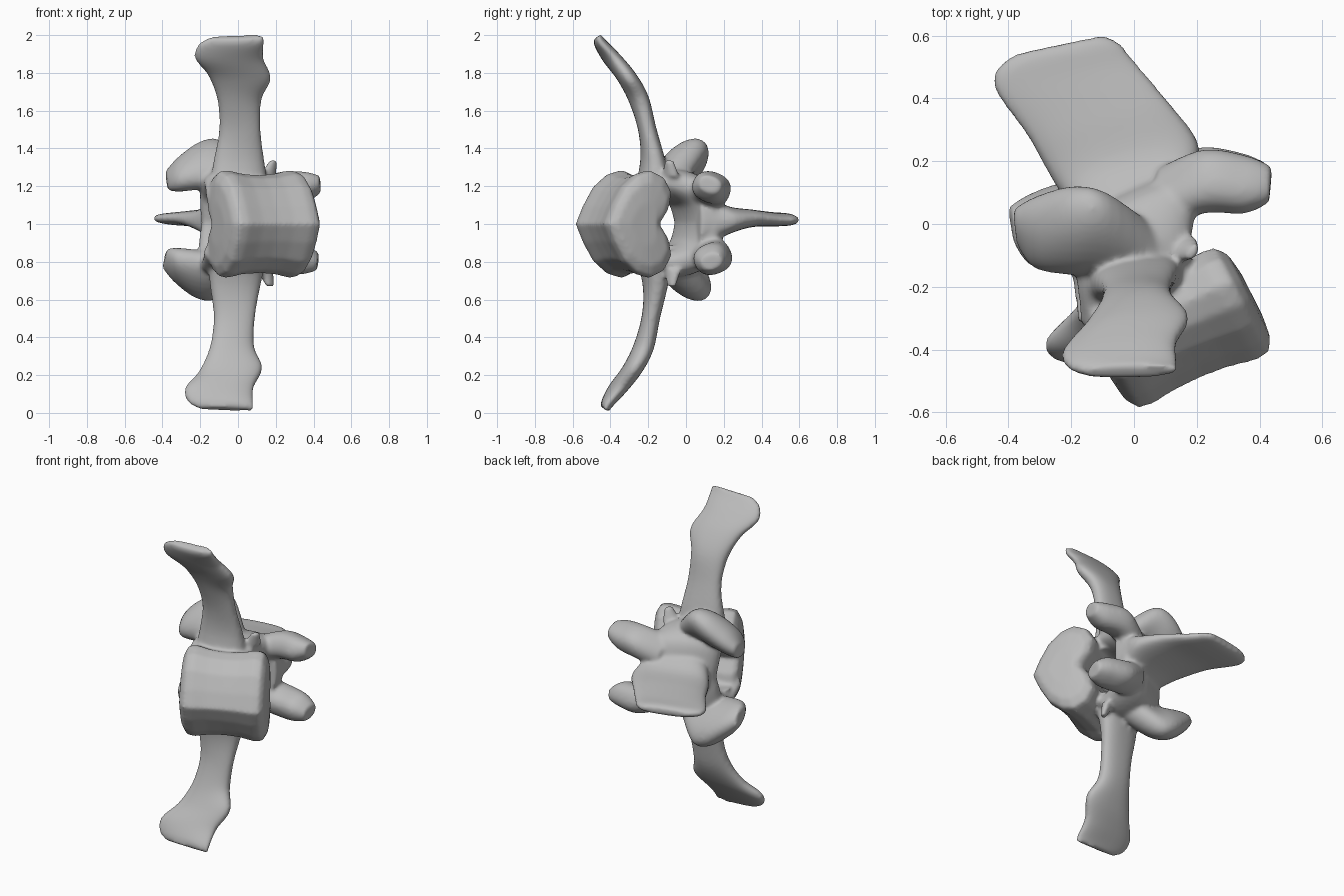
import bpy, bmesh, math
from mathutils import Vector

if "Cube" in bpy.data.objects:
    bpy.data.objects.remove(bpy.data.objects["Cube"], do_unlink=True)

bone = bpy.data.materials.new("bone grey")
bone.use_nodes = True
colour = (0.5, 0.5, 0.5, 1)
bone.diffuse_color = colour
bone.node_tree.nodes["Principled BSDF"].inputs["Base Color"].default_value = colour
SIDES = 28
parts = []


def skin(name, rings):
    """Closed surface through a list of point rings."""
    bm = bmesh.new()
    loops = [[bm.verts.new(p) for p in ring] for ring in rings]
    for a, b in zip(loops, loops[1:]):
        for i in range(len(a)):
            j = (i + 1) % len(a)
            bm.faces.new((a[i], a[j], b[j], b[i]))
    for end in (loops[0], loops[-1]):
        bm.faces.new(end)
    bmesh.ops.triangulate(bm, faces=[f for f in bm.faces if len(f.verts) > 4])
    bmesh.ops.recalc_face_normals(bm, faces=bm.faces)
    mesh = bpy.data.meshes.new(name)
    bm.to_mesh(mesh)
    bm.free()
    mesh.materials.append(bone)
    obj = bpy.data.objects.new(name, mesh)
    bpy.context.collection.objects.link(obj)
    parts.append(obj)


def catmull(p, t):
    a, b, c, d = p
    return 0.5 * (2 * b + (c - a) * t + (2 * a - 5 * b + 4 * c - d) * t * t
                  + (3 * b - a - 3 * c + d) * t ** 3)


def ellipse_rings(rows, power, steps=5):
    """Each row: two ends of one diameter and the other half axis."""
    rows = [[Vector(v) for v in row] for row in rows]
    n = len(rows)
    rings = []
    for s in range((n - 1) * steps + 1):
        k = min(s // steps, n - 2)
        t = s / steps - k
        pick = [rows[min(max(k + o, 0), n - 1)] for o in (-1, 0, 1, 2)]
        a, b, v = (catmull([r[i] for r in pick], t) for i in range(3))
        mid, u = (a + b) / 2, (b - a) / 2
        ring = []
        for i in range(SIDES):
            c, q = (f(math.tau * i / SIDES) for f in (math.cos, math.sin))
            c, q = (math.copysign(abs(w) ** power, w) for w in (c, q))
            ring.append(mid + u * c + v * q)
        rings.append(ring)
    return rings


def lower(p, mirror):
    """Mirror a point to the lower half, with a slight lean."""
    z = mirror - p.z
    lean = max(0, 1 - z)
    return Vector((p.x - 0.06 * lean, p.y + 0.04 * lean, z))


def loft(name, rows, power=0.85, mirror=None):
    rings = ellipse_rings(rows, power)
    skin(name, rings)
    if mirror:
        skin("lower_" + name, [[lower(p, mirror) for p in r] for r in rings])


# Vertebral body: keeled kidney section, waisted between domed ends
axis = Vector((0.92, 0.39, 0))
depth = Vector((-0.454, 0.89, 0))
up = Vector((0, 0, 1))
centre = Vector((0.132, -0.322, 1.0))
half = [(-0.205, 0), (-0.16, 0.1), (-0.1, 0.2), (-0.02, 0.265), (0.06, 0.287),
        (0.14, 0.25), (0.185, 0.17), (0.165, 0.08), (0.11, 0)]
outline = half + [(d, -z) for d, z in half[-2:0:-1]]
ends = [(0.262, 0.4), (0.252, 0.78), (0.225, 0.97), (0.18, 1), (0.09, 0.93)]
stations = [(-a, s) for a, s in ends] + [(0, 0.91)] + ends[::-1]
skin("vertebral_body", [[centre + axis * a + (depth * d + up * z) * s for d, z in outline]
                        for a, s in stations])

# Transverse processes: long thin curved blades
loft("transverse_process", [
    ((-0.16, -0.2, 1.15), (0.17, -0.15, 1.15), (0, 0.1, 0)),
    ((-0.13, -0.19, 1.33), (0.14, -0.16, 1.33), (0, 0.065, 0)),
    ((-0.1, -0.21, 1.5), (0.12, -0.2, 1.5), (0, 0.047, 0.01)),
    ((-0.11, -0.26, 1.66), (0.125, -0.24, 1.66), (0, 0.05, 0.015)),
    ((-0.16, -0.33, 1.79), (0.175, -0.3, 1.77), (0, 0.046, 0.02)),
    ((-0.23, -0.41, 1.88), (0.135, -0.38, 1.88), (0, 0.04, 0.02)),
    ((-0.21, -0.455, 1.95), (0.14, -0.45, 1.96), (0, 0.03, 0.015)),
    ((-0.15, -0.475, 1.985), (0.14, -0.465, 1.995), (0, 0.02, 0.012))], mirror=2.01)

# Neural arch: each half wraps the oblique canal from pedicle to midline
loft("arch_half", [
    ((-0.17, -0.32, 1.15), (0.2, -0.2, 1.15), (0, 0, 0.08)),
    ((-0.18, -0.2, 1.22), (0.18, -0.09, 1.22), (0, 0.04, 0.075)),
    ((-0.2, -0.08, 1.18), (0.2, 0.07, 1.18), (0, 0.065, 0.07)),
    ((-0.2, -0.04, 1.09), (0.21, 0.13, 1.1), (0, 0.075, 0.04)),
    ((-0.19, -0.02, 0.97), (0.21, 0.15, 0.97), (0, 0.075, 0))], mirror=2.01)

# Spinous process: broad midline plate flaring into the arch
loft("spinous_process", [
    ((-0.14, -0.04, 1.02), (0.22, 0.08, 1.02), (0, 0, 0.19)),
    ((-0.2, 0.05, 1.02), (0.21, 0.17, 1.02), (0, 0, 0.13)),
    ((-0.26, 0.14, 1.02), (0.2, 0.27, 1.02), (0, 0, 0.075)),
    ((-0.34, 0.28, 1.03), (0.11, 0.39, 1.03), (0, 0, 0.047)),
    ((-0.44, 0.42, 1.03), (0.01, 0.51, 1.02), (0, 0, 0.037)),
    ((-0.44, 0.49, 1.03), (-0.05, 0.58, 1.02), (0, 0, 0.032)),
    ((-0.38, 0.54, 1.03), (-0.1, 0.6, 1.02), (0, 0, 0.02))], power=0.8)

# Articular processes on the right: large rounded lobes
loft("lobe_facet", [
    ((0.08, -0.18, 1.18), (0.08, -0.03, 1.26), (0, -0.04, 0.06)),
    ((-0.1, -0.15, 1.21), (-0.08, 0.08, 1.42), (0, -0.06, 0.06)),
    ((-0.22, -0.14, 1.2), (-0.19, 0.1, 1.42), (0, -0.07, 0.065)),
    ((-0.32, -0.12, 1.19), (-0.31, 0.07, 1.34), (0, -0.06, 0.055)),
    ((-0.37, -0.06, 1.19), (-0.385, 0.04, 1.27), (0, -0.03, 0.03))], power=0.95, mirror=2.045)

# Articular processes on the left: short blunt knobs
loft("knob_facet", [
    ((0.04, -0.02, 1.17), (0.08, 0.17, 1.08), (0, 0.035, 0.075)),
    ((0.22, 0.04, 1.22), (0.22, 0.23, 1.15), (0, 0.03, 0.08)),
    ((0.35, 0.04, 1.23), (0.36, 0.21, 1.16), (0, 0.03, 0.07)),
    ((0.43, 0.07, 1.23), (0.44, 0.18, 1.19), (0, 0.015, 0.04))], mirror=2.01)

# Small spur beside each pedicle
loft("pedicle_spur", [
    ((0.11, -0.1, 1.25), (0.2, -0.06, 1.25), (0, 0.04, 0)),
    ((0.17, -0.1, 1.34), (0.21, -0.08, 1.34), (0, 0.02, 0))], mirror=2.01)

# Fuse the parts into one continuous bone
bpy.ops.object.select_all(action='DESELECT')
for obj in parts:
    obj.select_set(True)
bpy.context.view_layer.objects.active = parts[0]
bpy.ops.object.join()
vertebra = bpy.context.object
vertebra.name = "vertebra"
fuse = vertebra.modifiers.new("fuse", 'REMESH')
fuse.mode = 'VOXEL'
fuse.voxel_size = 0.011
fuse.use_smooth_shade = True
soften = vertebra.modifiers.new("soften", 'SMOOTH')
soften.factor = 0.5
soften.iterations = 8
bpy.ops.object.convert(target='MESH')
bpy.ops.object.shade_smooth()
